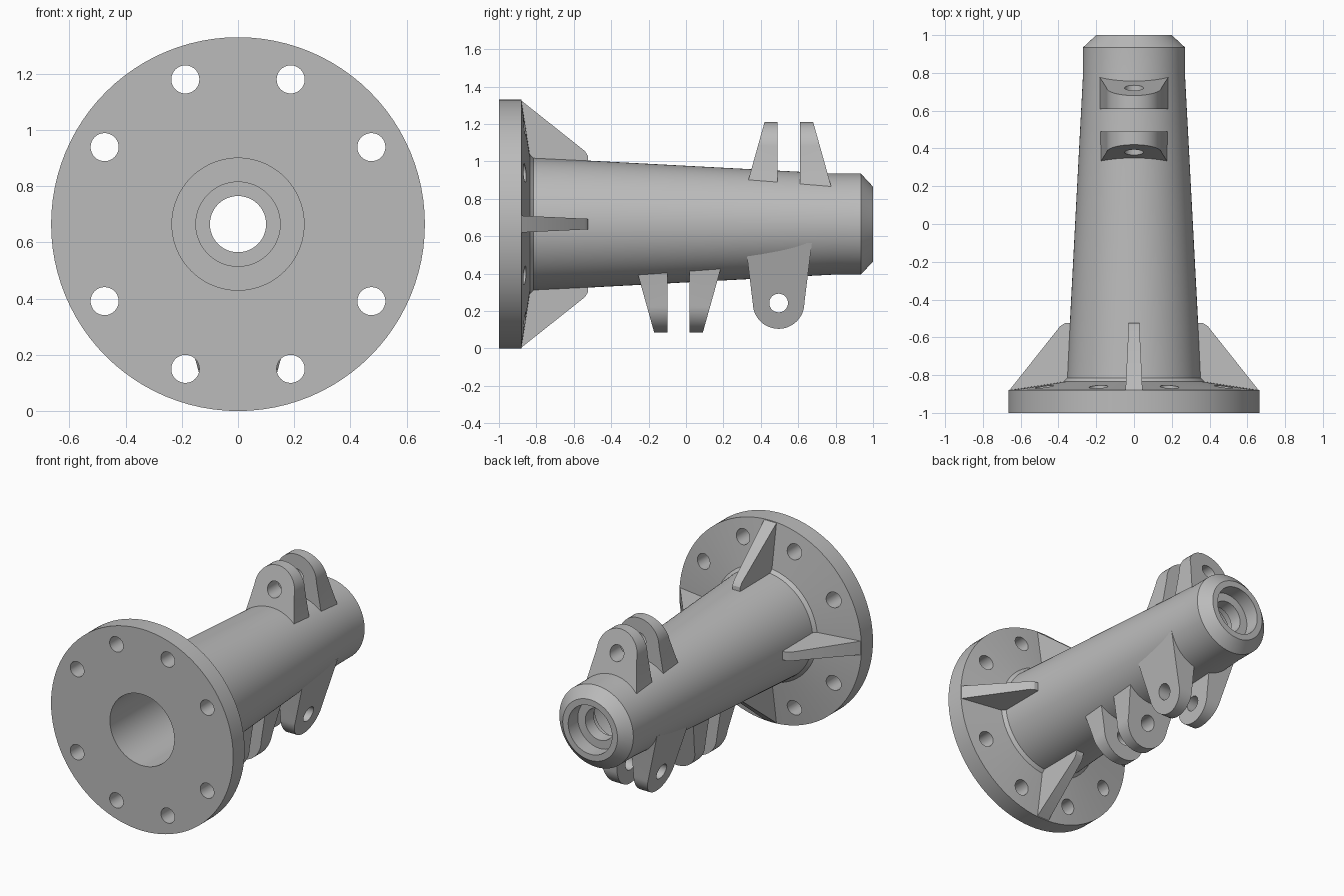
import bpy, bmesh, math
from mathutils import Vector, Matrix

if "Cube" in bpy.data.objects:
    bpy.data.objects.remove(bpy.data.objects["Cube"], do_unlink=True)

AXIS = 0.665  # height of the tube axis
X, Y, Z = Vector((1, 0, 0)), Vector((0, 1, 0)), Vector((0, 0, 1))
CENTRE = AXIS * Z

steel = bpy.data.materials.new("grey_steel")
steel.use_nodes = True
GREY = (0.5, 0.5, 0.5, 1)
steel.diffuse_color = GREY
steel.node_tree.nodes["Principled BSDF"].inputs["Base Color"].default_value = GREY


def make(name, bm):
    bmesh.ops.recalc_face_normals(bm, faces=bm.faces)
    mesh = bpy.data.meshes.new(name)
    bm.to_mesh(mesh)
    bm.free()
    mesh.materials.append(steel)
    obj = bpy.data.objects.new(name, mesh)
    bpy.context.collection.objects.link(obj)
    return obj


def lathe(name, profile, segments=96):
    """Revolve a closed (radius, y) profile about the tube axis."""
    bm = bmesh.new()
    verts = [bm.verts.new((r, y, AXIS)) for r, y in profile]
    edges = [bm.edges.new((v, verts[i - 1])) for i, v in enumerate(verts)]
    bmesh.ops.spin(bm, geom=verts + edges, cent=CENTRE, axis=Y,
                   angle=math.tau, steps=segments, use_duplicate=False)
    bmesh.ops.remove_doubles(bm, verts=bm.verts, dist=1e-4)
    return make(name, bm)


def prism(name, side_a, side_b):
    """Join two matching outlines into a solid."""
    bm = bmesh.new()
    a = [bm.verts.new(p) for p in side_a]
    b = [bm.verts.new(p) for p in side_b]
    bm.faces.new(a)
    bm.faces.new(b[::-1])
    for i in range(len(a)):
        bm.faces.new((a[i - 1], a[i], b[i], b[i - 1]))
    return make(name, bm)


def rods(name, centres, direction, radius, length, segments=32):
    """Cylindrical cutters."""
    bm = bmesh.new()
    turn = direction.to_track_quat('Z', 'Y').to_matrix().to_4x4()
    for c in centres:
        bmesh.ops.create_cone(bm, cap_ends=True, segments=segments, radius1=radius,
                              radius2=radius, depth=length,
                              matrix=Matrix.Translation(c) @ turn)
    obj = make(name, bm)
    obj.hide_render = True
    return obj


def finish(obj, cutters=()):
    bpy.ops.object.select_all(action='DESELECT')
    bpy.context.view_layer.objects.active = obj
    obj.select_set(True)
    for cutter in cutters:
        mod = obj.modifiers.new("cut", 'BOOLEAN')
        mod.operation, mod.solver, mod.object = 'DIFFERENCE', 'EXACT', cutter
        bpy.ops.object.modifier_apply(modifier=mod.name)
    bpy.ops.object.shade_smooth_by_angle(angle=math.radians(25))


# Flange and hollow tapered tube with a stepped bore
body = lathe("flanged_tube", [
    (0.235, -1), (0.665, -1), (0.665, -0.88), (0.375, -0.835), (0.355, -0.815),
    (0.27, 0.79), (0.27, 0.935), (0.2, 1), (0.16, 1), (0.16, 0.9),
    (0.105, 0.9), (0.1, 0.82), (0.15, 0.82), (0.15, 0.74), (0.235, 0.74)])
bolts = []
for deg in (30, 70, 110, 150, 210, 250, 290, 330):
    a = math.radians(deg)
    bolts.append(CENTRE + 0.548 * (math.cos(a) * X + math.sin(a) * Z) - 0.9 * Y)
bolt_cutter = rods("bolt_cutter", bolts, Y, 0.05, 0.5)
finish(body, [bolt_cutter])
bpy.data.objects.remove(bolt_cutter, do_unlink=True)

# Four tapered ribs behind the flange
RIB = [(-0.95, 0.3), (-0.95, 0.65), (-0.88, 0.66), (-0.54, 0.39), (-0.525, 0.365),
       (-0.52, 0.3)]
ribs = {"top": (Z, X), "bottom": (-Z, X), "left": (X, Z), "right": (-X, Z)}
for side, (out, across) in ribs.items():
    halves = [[CENTRE + y * Y + r * out + s * (0.045 - 0.047 * (y + 0.88)) * across
               for y, r in RIB] for s in (1, -1)]
    finish(prism(side + "_rib", *halves))

# Three pairs of pierced lugs, cleared from the bore
core = rods("core_cutter", [CENTRE], Y, 0.25, 3, 96)


def lug_pair(name, y, thick, wide, up, tip, radius, base, base_half):
    """Two facing lugs, each thinning towards a rounded tip."""
    origin = CENTRE + y * Y
    mid = tip - radius
    outline = [(base_half, base)]
    for i in range(25):
        a = math.pi * i / 24
        outline.append((radius * math.cos(a), mid + radius * math.sin(a)))
    outline.append((-base_half, base))
    pin = rods("pin_cutter", [origin + mid * up], thick, 0.05, 1)
    for label, s in (("a", -1), ("b", 1)):
        flat = [origin + w * wide + h * up + s * 0.06 * thick for w, h in outline]
        slope = [origin + w * wide + h * up + s * (0.13 + 0.28 * (tip - h)) * thick
                 for w, h in outline]
        finish(prism(name + "_" + label, flat, slope), [core, pin])
    bpy.data.objects.remove(pin, do_unlink=True)


lug_pair("top_lug", 0.55, Y, X, Z, 0.545, 0.145, 0.17, 0.187)
lug_pair("bottom_lug", -0.04, Y, X, -Z, 0.58, 0.155, 0.2, 0.19)
lug_pair("lower_side_lug", 0.495, X, Y, -Z, 0.56, 0.138, 0.1, 0.178)
bpy.data.objects.remove(core, do_unlink=True)
